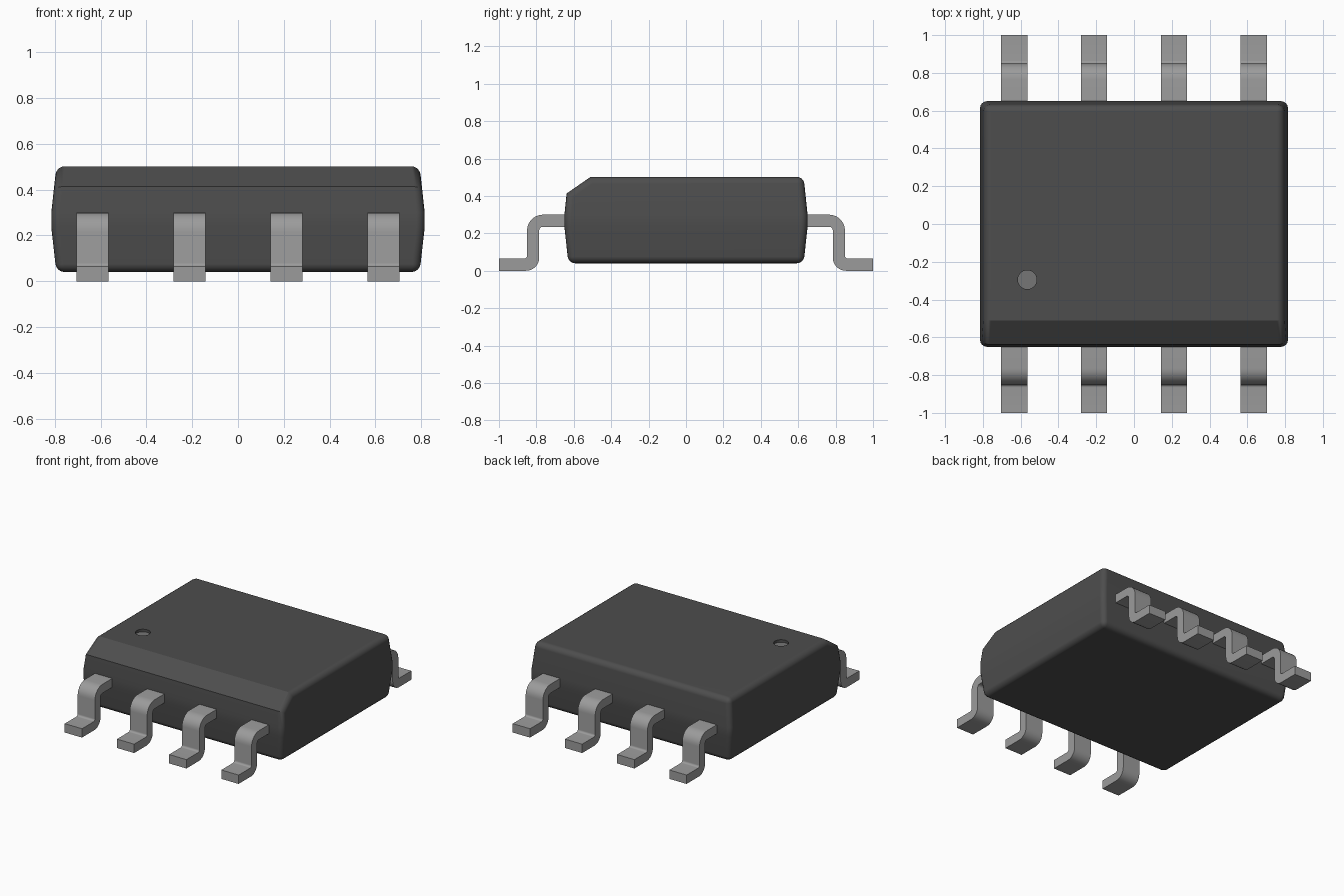
import bpy, bmesh
from math import radians, cos, sin, pi

if "Cube" in bpy.data.objects:
    bpy.data.objects.remove(bpy.data.objects["Cube"])


def material(name, v):
    m = bpy.data.materials.new(name)
    m.diffuse_color = (v, v, v, 1)
    m.use_nodes = True
    m.node_tree.nodes["Principled BSDF"].inputs["Base Color"].default_value = m.diffuse_color
    return m


def make_object(name, bm, mat):
    bmesh.ops.recalc_face_normals(bm, faces=bm.faces)
    me = bpy.data.meshes.new(name)
    bm.to_mesh(me)
    bm.free()
    me.materials.append(mat)
    ob = bpy.data.objects.new(name, me)
    bpy.context.collection.objects.link(ob)
    return ob


def activate(ob):
    bpy.ops.object.select_all(action='DESELECT')
    ob.select_set(True)
    bpy.context.view_layer.objects.active = ob


def arc(cy, cz, r, a0, a1, n=7):
    angles = [radians(a0 + (a1 - a0) * i / n) for i in range(n + 1)]
    return [(cy + r * cos(a), cz + r * sin(a)) for a in angles]


black = material("black_plastic", 0.075)
metal = material("lead_metal", 0.33)
dot_grey = material("dot_grey", 0.18)
DOT = (-0.565, -0.295)

# Body: stacked rectangles with a draft angle above and below the middle band
bm = bmesh.new()
rings = []
for hx, hy, z in [(0.793, 0.629, 0.04), (0.815, 0.65, 0.235),
                  (0.815, 0.65, 0.30), (0.793, 0.629, 0.502)]:
    rings.append([bm.verts.new((sx * hx, sy * hy, z))
                  for sx, sy in [(-1, -1), (1, -1), (1, 1), (-1, 1)]])
for a, b in zip(rings, rings[1:]):
    for i in range(4):
        j = (i + 1) % 4
        bm.faces.new((a[i], a[j], b[j], b[i]))
bm.faces.new(rings[0][::-1])
bm.faces.new(rings[-1])

# Sloped front top edge
cut = bmesh.ops.bisect_plane(bm, geom=bm.verts[:] + bm.edges[:] + bm.faces[:],
                             plane_co=(0, -0.51, 0.502), plane_no=(0, -0.09, 0.13),
                             clear_outer=True)
bmesh.ops.contextual_create(
    bm, geom=[e for e in cut['geom_cut'] if isinstance(e, bmesh.types.BMEdge)])
body = make_object("body", bm, black)

bevel = body.modifiers.new("rounding", 'BEVEL')
bevel.width = 0.036
bevel.segments = 4
bevel.limit_method = 'ANGLE'
bevel.angle_limit = radians(60)

# Pin one pocket
bpy.ops.mesh.primitive_cylinder_add(vertices=40, radius=0.05, depth=0.04,
                                    location=(*DOT, 0.502))
cutter = bpy.context.object
cutter.name = "pocket_cutter"
pocket = body.modifiers.new("pocket", 'BOOLEAN')
pocket.operation = 'DIFFERENCE'
pocket.object = cutter
pocket.solver = 'EXACT'
activate(body)
for m in ("rounding", "pocket"):
    bpy.ops.object.modifier_apply(modifier=m)
bpy.data.objects.remove(cutter)
bpy.ops.object.shade_smooth_by_angle(angle=radians(30))
weighted = body.modifiers.new("even_shading", 'WEIGHTED_NORMAL')
weighted.keep_sharp = True

# Pin one dot on the pocket floor
bm = bmesh.new()
bmesh.ops.create_circle(bm, cap_ends=True, segments=40, radius=0.05)
dot = make_object("pin_one_dot", bm, dot_grey)
dot.data.polygons[0].flip() if dot.data.polygons[0].normal.z < 0 else None
dot.location = (*DOT, 0.483)

# Gull-wing lead: side profile extruded across its width
profile = ([(0.60, 0.30)] + arc(0.765, 0.215, 0.085, 90, 0)
           + arc(0.865, 0.08, 0.015, 180, 270) + [(1.0, 0.065), (1.0, 0.0)]
           + arc(0.855, 0.07, 0.07, 270, 180)
           + arc(0.765, 0.215, 0.02, 0, 90) + [(0.60, 0.235)])
bm = bmesh.new()
face = bm.faces.new([bm.verts.new((-0.07, y, z)) for y, z in profile])
ext = bmesh.ops.extrude_face_region(bm, geom=[face])
bmesh.ops.translate(bm, vec=(0.14, 0, 0),
                    verts=[v for v in ext['geom'] if isinstance(v, bmesh.types.BMVert)])
lead = make_object("back_lead_1", bm, metal)
activate(lead)
bpy.ops.object.shade_smooth_by_angle(angle=radians(30))

# Four leads on each long side
for side, turn in (("back", 0), ("front", pi)):
    for i in range(4):
        if side == "back" and i == 0:
            ob = lead
        else:
            ob = bpy.data.objects.new(f"{side}_lead_{i + 1}", lead.data)
            bpy.context.collection.objects.link(ob)
        ob.location.x = (i - 1.5) * 0.4233
        ob.rotation_euler.z = turn
